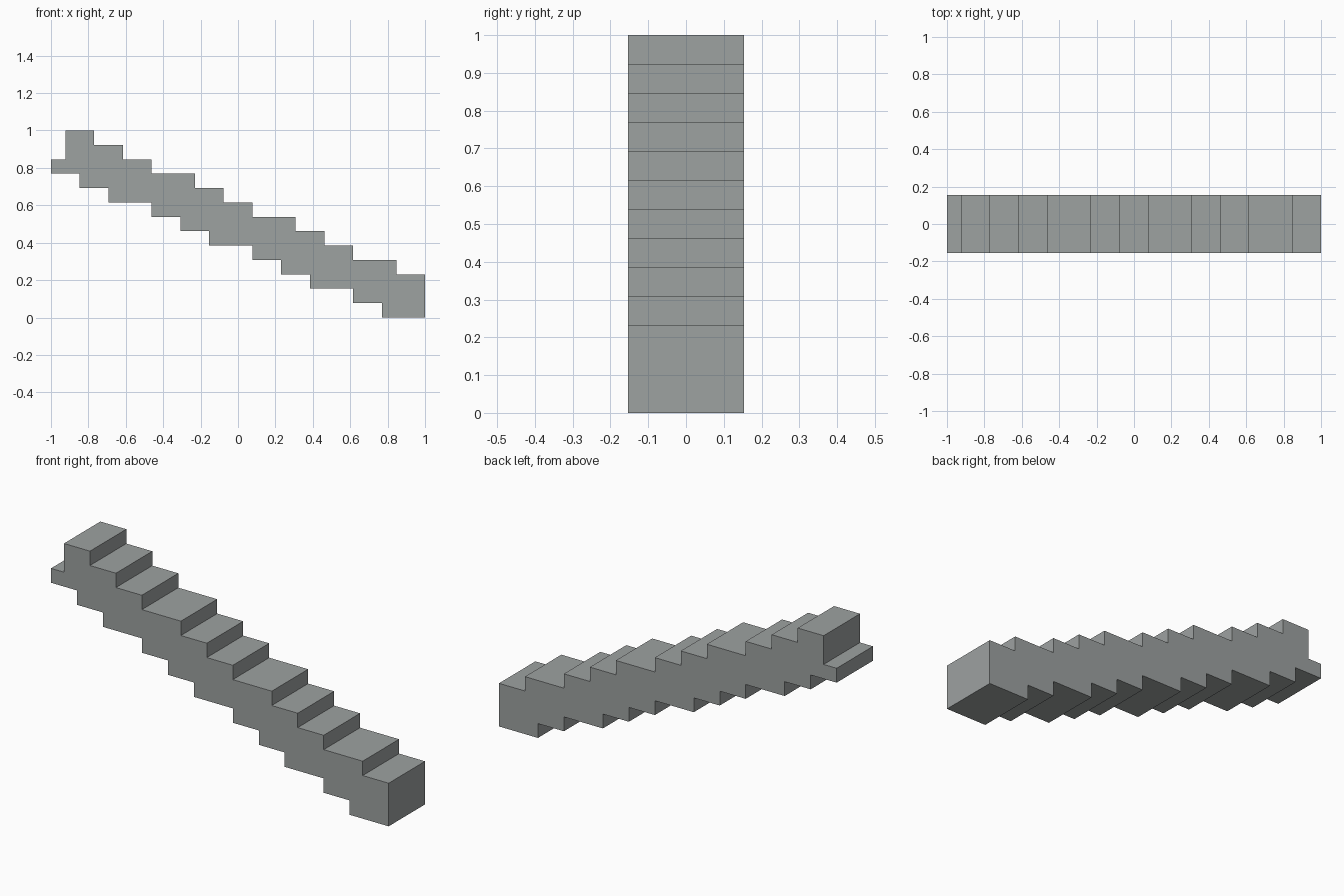
import bpy
import bmesh

if "Cube" in bpy.data.objects:
    bpy.data.objects.remove(bpy.data.objects["Cube"])

UNIT = 1 / 13          # one block
HALF_DEPTH = 2 * UNIT

# Step widths in blocks, left to right
TREADS = [2, 2, 2, 3, 2, 2, 3, 2, 2, 3, 2]       # upper side, after the ledge
UNDERSIDE = [2, 2, 3, 2, 2, 3, 2, 2, 3, 2, 3]    # lower side


def descend(x, z, widths):
    """Stair line going down one block after each step."""
    points = []
    for width in widths:
        points += [(x, z), (x + width, z)]
        x += width
        z -= 1
    return points


# Side profile: small ledge, treads, then the underside back to the left
profile = [(0, 11), (1, 11)] + descend(1, 13, TREADS)
profile += reversed(descend(0, 10, UNDERSIDE))

# Extrude the profile through the depth
bm = bmesh.new()
front = [bm.verts.new(((x - 13) * UNIT, -HALF_DEPTH, z * UNIT)) for x, z in profile]
face = bm.faces.new(front)
extruded = bmesh.ops.extrude_face_region(bm, geom=[face], use_keep_orig=True)
back = [v for v in extruded["geom"] if isinstance(v, bmesh.types.BMVert)]
bmesh.ops.translate(bm, verts=back, vec=(0, 2 * HALF_DEPTH, 0))
bmesh.ops.recalc_face_normals(bm, faces=bm.faces)

mesh = bpy.data.meshes.new("staircase")
bm.to_mesh(mesh)
bm.free()

# Stone colour
stone = bpy.data.materials.new("grey_stone")
stone.diffuse_color = (0.34, 0.36, 0.357, 1)
stone.use_nodes = True
stone.node_tree.nodes["Principled BSDF"].inputs["Base Color"].default_value = stone.diffuse_color
mesh.materials.append(stone)

staircase = bpy.data.objects.new("staircase", mesh)
bpy.context.collection.objects.link(staircase)
